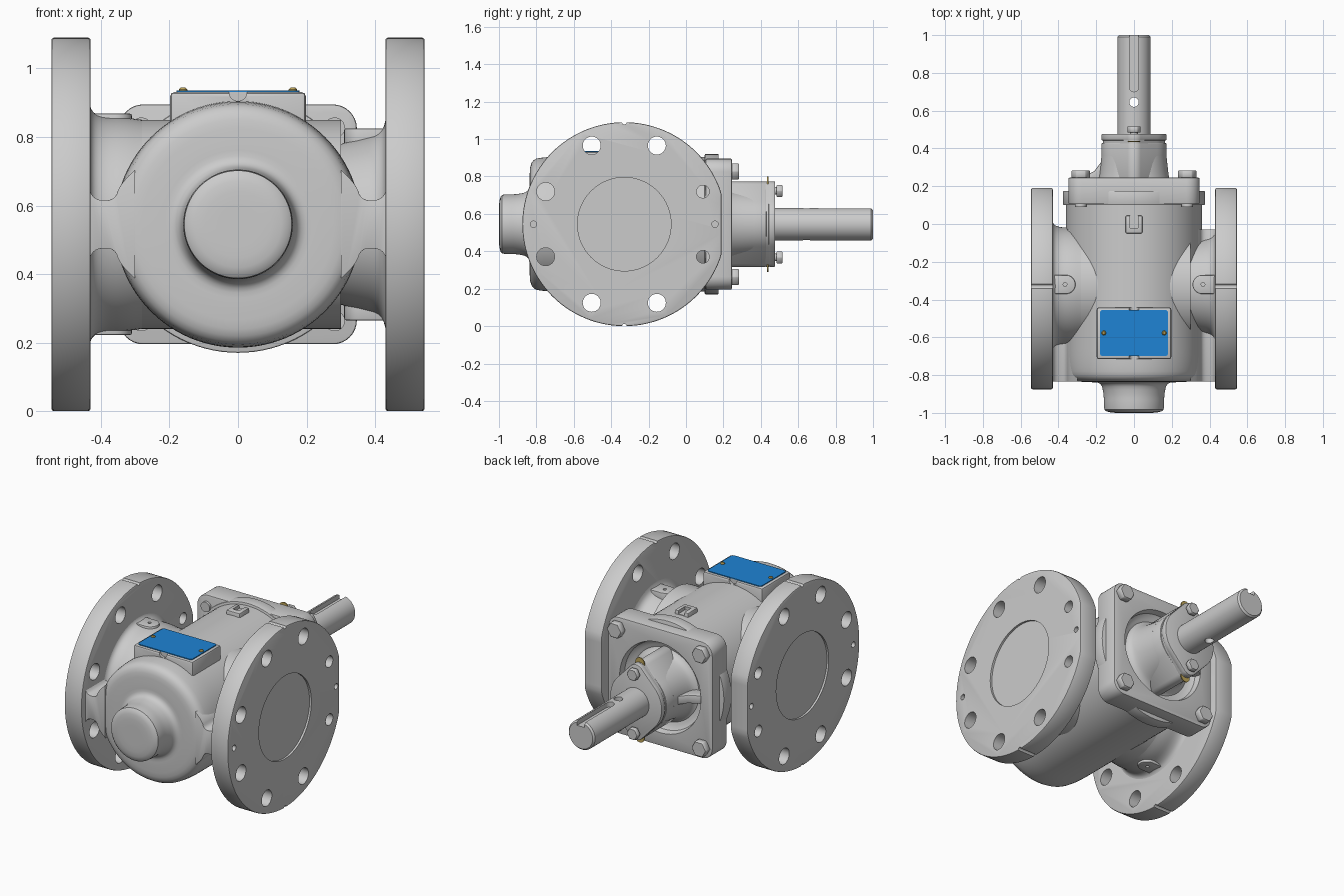
import bpy, bmesh, math
from mathutils import Vector

if "Cube" in bpy.data.objects:
    bpy.data.objects.remove(bpy.data.objects["Cube"])

CZ, PY = 0.545, -0.33          # shaft height, port centre in y
TAU = 2 * math.pi


def place(axis, d, u, v):
    return {'x': (d, u, v), 'y': (u, d, v), 'z': (u, v, d)}[axis]


def finish(name, bm, bevel=0, segs=2):
    bmesh.ops.recalc_face_normals(bm, faces=bm.faces)
    if bevel:
        edges = [e for e in bm.edges if e.calc_face_angle(0) > math.radians(50)]
        bmesh.ops.bevel(bm, geom=edges, offset=bevel, segments=segs,
                        profile=0.5, affect='EDGES', clamp_overlap=True)
    me = bpy.data.meshes.new(name)
    bm.to_mesh(me)
    bm.free()
    ob = bpy.data.objects.new(name, me)
    bpy.context.collection.objects.link(ob)
    return ob


def prism(name, pts, d0, d1, axis='y', bevel=0, segs=2):
    bm = bmesh.new()
    f = bm.faces.new([bm.verts.new(place(axis, d0, u, v)) for u, v in pts])
    ext = bmesh.ops.extrude_face_region(bm, geom=[f])
    vs = [g for g in ext['geom'] if isinstance(g, bmesh.types.BMVert)]
    bmesh.ops.translate(bm, verts=vs, vec=place(axis, d1 - d0, 0, 0))
    return finish(name, bm, bevel, segs)


def box(name, x0, x1, y0, y1, z0, z1, bevel=0):
    return prism(name, [(x0, y0), (x1, y0), (x1, y1), (x0, y1)], z0, z1, 'z', bevel)


def circle(u, v, r, n=32, phase=0):
    return [(u + r * math.cos(phase + TAU * i / n), v + r * math.sin(phase + TAU * i / n))
            for i in range(n)]


def hull(pts):
    pts = sorted(set(pts))

    def half(seq):
        out = []
        for p in seq:
            while len(out) > 1 and ((out[-1][0] - out[-2][0]) * (p[1] - out[-2][1])
                                    - (out[-1][1] - out[-2][1]) * (p[0] - out[-2][0])) <= 1e-9:
                out.pop()
            out.append(p)
        return out[:-1]
    return half(pts) + half(pts[::-1])


def rounded(pts, times=2):
    # corner cutting softens a profile
    for _ in range(times):
        new = [pts[0]]
        for a, b in zip(pts, pts[1:]):
            new += [tuple(p * .75 + q * .25 for p, q in zip(a, b)),
                    tuple(p * .25 + q * .75 for p, q in zip(a, b))]
        pts = new + [pts[-1]]
    return pts


def lathe(name, prof, axis, cu, cv, n=96):
    # prof: (distance along axis, radius); both ends are closed
    prof = [(prof[0][0], 0)] + list(prof) + [(prof[-1][0], 0)]
    bm = bmesh.new()
    vs = [bm.verts.new(place(axis, d, cu + r, cv)) for d, r in prof]
    es = [bm.edges.new(p) for p in zip(vs, vs[1:])]
    bmesh.ops.spin(bm, geom=vs + es, cent=place(axis, 0, cu, cv), axis=place(axis, 1, 0, 0),
                   angle=TAU, steps=n, use_merge=False)
    bmesh.ops.remove_doubles(bm, verts=bm.verts, dist=1e-5)
    return finish(name, bm)


def cut(ob, *cutters):
    bpy.context.view_layer.objects.active = ob
    for c in cutters:
        m = ob.modifiers.new('cut', 'BOOLEAN')
        m.operation, m.solver, m.object = 'DIFFERENCE', 'EXACT', c
        bpy.ops.object.modifier_apply(modifier=m.name)
        bpy.data.objects.remove(c)


def colour(name, rgb):
    m = bpy.data.materials.new(name)
    m.diffuse_color = (*rgb, 1)
    m.use_nodes = True
    m.node_tree.nodes["Principled BSDF"].inputs["Base Color"].default_value = m.diffuse_color
    return m


blue = colour('blue', (0.013, 0.23, 0.66))
brass = colour('brass', (0.52, 0.38, 0.10))

# casing: main barrel with front boss
front = rounded([(-1, 0.0), (-1, 0.155), (-0.955, 0.16), (-0.90, 0.16), (-0.838, 0.175),
                 (-0.838, 0.24), (-0.83, 0.345), (-0.75, 0.36), (-0.6, 0.36)])
lathe('casing_barrel', front[1:] + [(0.11, 0.36)], 'y', 0, CZ)
lathe('port_barrel', [(-0.30, 0.305), (0.30, 0.305)], 'x', PY, CZ)

# flanges, necks, side ribs and ears on both ends
for s, side in ((-1, 'left'), (1, 'right')):
    outline = [(min(y, 0.19), z) for y, z in circle(PY, CZ, 0.545, 128)]
    flange = prism(side + '_flange', outline, s * 0.43, s * 0.545, 'x', 0.007)
    cutters = [prism('cutter', circle(PY, CZ, 0.25, 64), s * 0.533, s * 0.6, 'x')]
    for i in range(8):
        a = TAU * (i + 0.5) / 8
        y, z = PY + 0.455 * math.cos(a), CZ + 0.455 * math.sin(a)
        cutters.append(prism('cutter', circle(y, z, 0.034 if y > 0 else 0.048),
                             s * 0.4, s * 0.6, 'x'))
    for y in (-0.815, 0.155):
        cutters.append(prism('cutter', circle(y, CZ, 0.017, 20), s * 0.5, s * 0.6, 'x'))
    for z in (0, 1.09):
        cutters.append(prism('cutter', circle(PY, z, 0.012, 12), s * 0.4, s * 0.6, 'x'))
    cut(flange, *cutters)

    if s < 0:
        neck, top = [(0.28, 0.305), (0.33, 0.312), (0.395, 0.312), (0.43, 0.33), (0.435, 0.375)], 0.868
    else:
        neck, top = [(0.24, 0.215), (0.30, 0.235), (0.36, 0.25), (0.42, 0.265), (0.435, 0.32)], 0.825
    lathe(side + '_neck', rounded([(s * d, r) for d, r in neck]), 'x', PY, CZ)

    up = rounded([(0.30, 0.16), (0.345, 0.115), (0.36, 0.07), (0.415, 0.07), (0.435, 0.10)])
    pts = [(s * x, CZ + h) for x, h in up] + [(s * x, CZ - h) for x, h in up[::-1]]
    prism(side + '_rib', pts, -0.835, -0.03, 'y', 0.006)

    for t, word in ((1, 'upper'), (-1, 'lower')):
        tab = hull(circle(s * 0.36, PY + 0.01, 0.05) + [(s * 0.435, PY - 0.04), (s * 0.435, PY + 0.06)])
        z0, z1 = CZ + t * (top - CZ - 0.07), CZ + t * (top - CZ)
        ear = prism(f'{side}_{word}_ear', tab, z0, z1, 'z', 0.005)
        cut(ear, prism('cutter', circle(s * 0.365, PY + 0.01, 0.010, 16), z1 - t * 0.03, z1 + t * 0.05, 'z'))

# square cover with round rim, dished around the hub
square = []
for sx, sz in ((1, 1), (-1, 1), (-1, -1), (1, -1)):
    square += circle(sx * 0.277, CZ + sz * 0.28, 0.07)
dish = [(0.19, 0.235), (0.21, 0.262), (0.30, 0.285)]
rim = prism('cover_rim', circle(0, CZ, 0.375, 96), 0.10, 0.175, 'y', 0.005)
plate = prism('cover_plate', hull(square), 0.105, 0.245, 'y', 0.006)
cut(plate, lathe('cutter', dish, 'y', 0, CZ))

# hub, gland and brass shim share one outline with ears above and below
oval = hull(circle(0, CZ, 0.172, 64) + circle(0, CZ + 0.178, 0.05) + circle(0, CZ - 0.178, 0.05))
prism('hub', oval, 0.18, 0.43, 'y', 0.008)
lathe('hub_fillet', rounded([(0.18, 0.24), (0.20, 0.20), (0.24, 0.185), (0.36, 0.172)]), 'y', 0, CZ)
prism('hub_web', [(-0.13, 0.19), (-0.28, 0.19), (-0.27, 0.25), (-0.21, 0.28), (-0.165, 0.34), (-0.13, 0.34)],
      CZ - 0.025, CZ + 0.025, 'z', 0.005)
prism('gland_gasket', oval, 0.425, 0.445).scale = (0.96, 1, 1)
prism('gland', oval, 0.442, 0.477, 'y', 0.005)
for t, word in ((1, 'upper'), (-1, 'lower')):
    z = CZ + t * 0.178
    tab = prism(word + '_shim', hull(circle(0, CZ + t * 0.225, 0.03) + circle(0, z, 0.035)), 0.434, 0.440)
    tab.data.materials.append(brass)
    prism(word + '_gland_bolt_shank', circle(0, z, 0.02), 0.40, 0.488)
    prism(word + '_gland_bolt', circle(0, z, 0.037, 6), 0.485, 0.515, 'y', 0.003, 1)

# cover bolts at the four corners
for sx in (-1, 1):
    for sz in (-1, 1):
        x, z = sx * 0.282, CZ + sz * 0.282
        prism('cover_bolt_shank', circle(x, z, 0.03), 0.09, 0.25)
        prism('cover_bolt_head', circle(x, z, 0.05, 6), 0.24, 0.283, 'y', 0.004, 1)

# shaft with keyway and cross hole
shaft = lathe('shaft', [(0.40, 0.0875), (0.99, 0.0875), (1.0, 0.0785)], 'y', 0, CZ, 64)
slot = hull(circle(0, 0.725, 0.025) + [(-0.025, 1.05), (0.025, 1.05)])
cut(shaft, prism('cutter', slot, CZ + 0.055, 0.8, 'z'),
    prism('cutter', circle(0, 0.645, 0.025), 0.3, 0.8, 'z'))

# nameplate pad, blue plate and brass pins
pad = box('nameplate_pad', -0.198, 0.198, -0.715, -0.442, 0.75, 0.931, 0.012)
cut(pad, prism('cutter', circle(0, 0.931, 0.026), -0.75, -0.70),
    prism('cutter', circle(0, 0.931, 0.026), -0.455, -0.42))
corners = []
for x in (-0.165, 0.165):
    for y in (-0.685, -0.47):
        corners += circle(x, y, 0.015, 16)
prism('nameplate', hull(corners), 0.928, 0.936, 'z').data.materials.append(blue)
for x in (-0.16, 0.16):
    pin = lathe('nameplate_pin', [(0.93, 0.013), (0.939, 0.012), (0.944, 0.007)], 'z', x, -0.577, 20)
    pin.data.materials.append(brass)

# slotted lug on top of the barrel
lug = box('top_lug', -0.045, 0.045, -0.05, 0.045, 0.85, 0.928, 0.008)
cut(lug, box('cutter', -0.02, 0.02, -0.02, 0.1, 0.908, 1.0))

# smooth shading with sharp edges kept
bpy.ops.object.select_all(action='SELECT')
bpy.context.view_layer.objects.active = shaft
bpy.ops.object.shade_smooth_by_angle(angle=math.radians(38))
